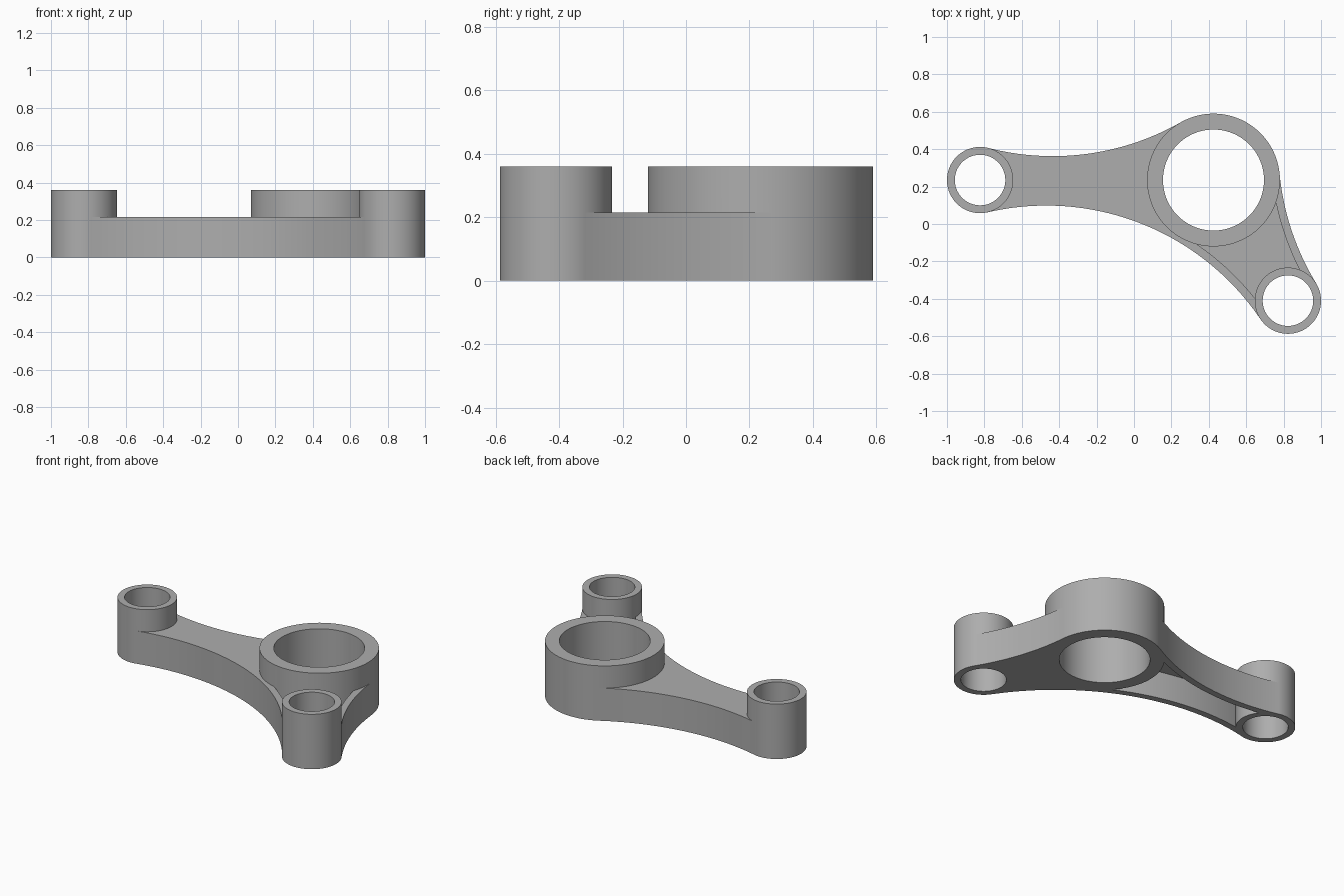
import bpy, bmesh, math
from mathutils import Vector

if "Cube" in bpy.data.objects:
    bpy.data.objects.remove(bpy.data.objects["Cube"])

# Main dimensions
ARM_TOP, BOSS_TOP = 0.215, 0.36
WALL, SKIN = 0.042, 0.035
FILLET = 1.384
SMALL_R, SMALL_BORE = 0.177, 0.135
BIG_R, BIG_BORE = 0.355, 0.27
end_a = Vector((-0.823, 0.235))
hub = Vector((0.425, 0.235))
end_b = Vector((0.823, -0.41))

metal = bpy.data.materials.new("cast_grey")
metal.use_nodes = True
grey = (0.42, 0.42, 0.42, 1)
metal.diffuse_color = grey
metal.node_tree.nodes["Principled BSDF"].inputs["Base Color"].default_value = grey


def prism(name, points, z0, z1):
    """Extrude a plan outline between two heights."""
    bm = bmesh.new()
    face = bm.faces.new([bm.verts.new((p.x, p.y, z0)) for p in points])
    new = bmesh.ops.extrude_face_region(bm, geom=[face])["geom"]
    top = [v for v in new if isinstance(v, bmesh.types.BMVert)]
    bmesh.ops.translate(bm, verts=top, vec=(0, 0, z1 - z0))
    bmesh.ops.recalc_face_normals(bm, faces=bm.faces)
    mesh = bpy.data.meshes.new(name)
    bm.to_mesh(mesh)
    bm.free()
    mesh.materials.append(metal)
    obj = bpy.data.objects.new(name, mesh)
    bpy.context.collection.objects.link(obj)
    return obj


def circle(centre, radius, n=128):
    steps = [math.tau * i / n for i in range(n)]
    return [centre + radius * Vector((math.cos(a), math.sin(a))) for a in steps]


def fillet_centre(p, rp, q, rq):
    """Centre of the arc touching two circles, lying right of p to q."""
    d = (q - p).length
    u = (q - p) / d
    a, b = FILLET + rp, FILLET + rq
    along = (d * d + a * a - b * b) / (2 * d)
    return p + u * along + Vector((u.y, -u.x)) * math.sqrt(a * a - along * along)


def arc(centre, radius, start, end, n=48):
    """Arc running from the direction of one point to that of another."""
    s, e = start - centre, end - centre
    a0 = math.atan2(s.y, s.x)
    sweep = math.atan2(s.x * e.y - s.y * e.x, s.dot(e))
    angles = [a0 + sweep * i / n for i in range(n + 1)]
    return [centre + radius * Vector((math.cos(a), math.sin(a))) for a in angles]


def combine(target, tool, operation):
    mod = target.modifiers.new(operation.lower(), "BOOLEAN")
    mod.operation, mod.object, mod.solver = operation, tool, "EXACT"
    bpy.context.view_layer.objects.active = target
    bpy.ops.object.modifier_apply(modifier=mod.name)
    bpy.data.objects.remove(tool)


# Arm body bounded by three concave arcs
front_c = fillet_centre(end_a, SMALL_R, end_b, SMALL_R)
side_c = fillet_centre(end_b, SMALL_R, hub, BIG_R)
back_c = fillet_centre(hub, BIG_R, end_a, SMALL_R)
outline = (arc(front_c, FILLET, end_a, end_b)
           + arc(side_c, FILLET, end_b, hub)
           + arc(back_c, FILLET, hub, end_a))
bracket = prism("pivot_bracket", outline, 0, ARM_TOP)

# Long arm is hollow underneath, short arm is hollow on top
inner = FILLET + WALL
long_pocket = (arc(front_c, inner, end_a, hub) + [hub]
               + arc(back_c, inner, hub, end_a) + [end_a])
short_pocket = (arc(front_c, inner, hub, end_b) + [end_b]
                + arc(side_c, inner, end_b, hub) + [hub])
combine(bracket, prism("long_pocket", long_pocket, -0.1, ARM_TOP - SKIN), "DIFFERENCE")
combine(bracket, prism("short_pocket", short_pocket, SKIN, ARM_TOP + 0.1), "DIFFERENCE")

# Bosses, then their bores
bosses = [(end_a, SMALL_R, SMALL_BORE), (hub, BIG_R, BIG_BORE), (end_b, SMALL_R, SMALL_BORE)]
for centre, radius, bore in bosses:
    combine(bracket, prism("boss", circle(centre, radius), 0, BOSS_TOP), "UNION")
for centre, radius, bore in bosses:
    combine(bracket, prism("bore", circle(centre, bore), -0.1, BOSS_TOP + 0.1), "DIFFERENCE")

bpy.ops.object.select_all(action="DESELECT")
bracket.select_set(True)
bpy.context.view_layer.objects.active = bracket
bpy.ops.object.shade_smooth_by_angle(angle=math.radians(30))
